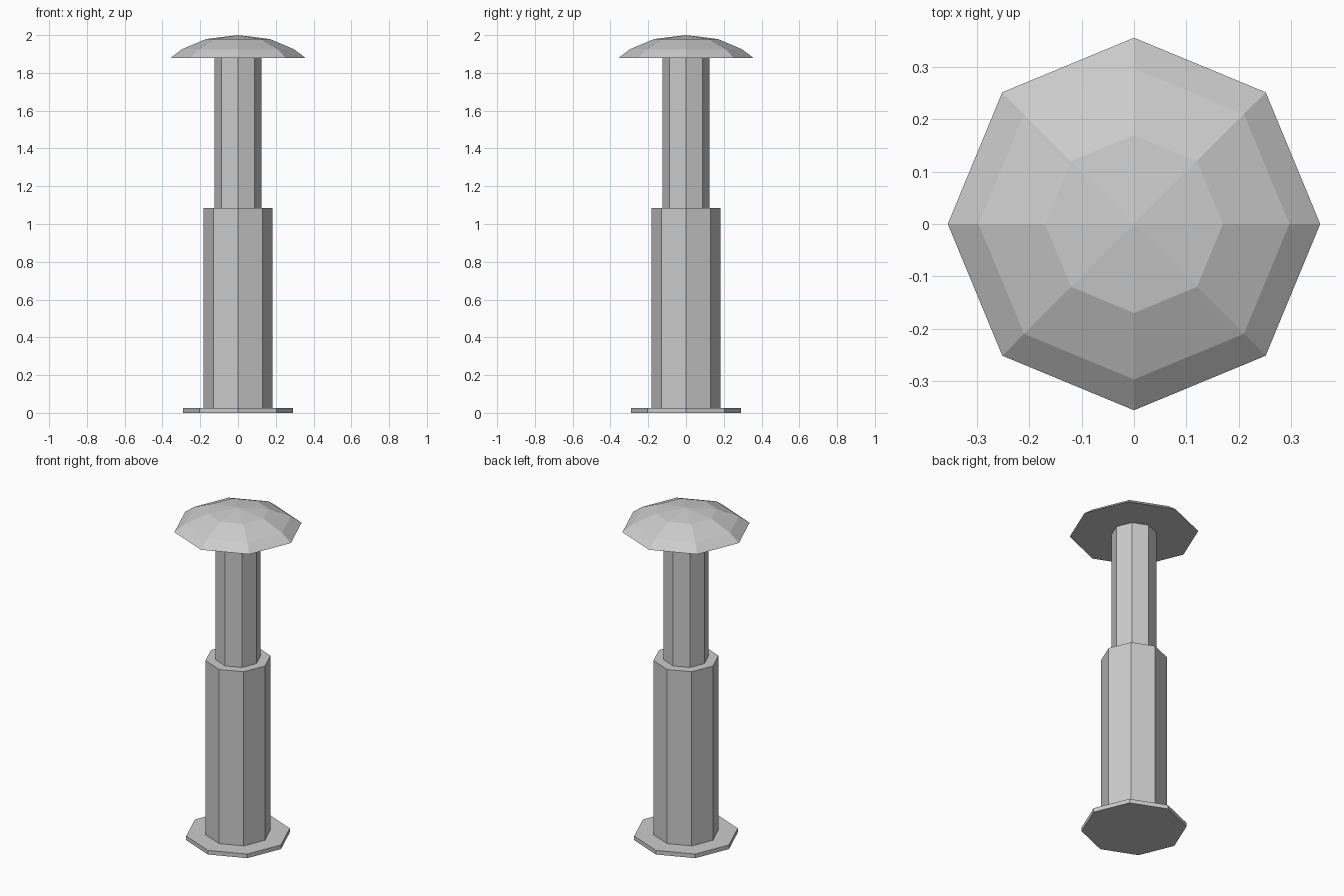
import bpy, bmesh
from math import cos, sin, pi

if "Cube" in bpy.data.objects:
    bpy.data.objects.remove(bpy.data.objects["Cube"])

SIDES = 8


def lathe(name, profile):
    """Closed, flat-shaded octagonal solid from (radius, z) points, bottom to top."""
    bm = bmesh.new()
    rings = []
    for r, z in profile:
        n = SIDES if r > 0 else 1
        rings.append([bm.verts.new((r * cos(2 * pi * i / SIDES),
                                    r * sin(2 * pi * i / SIDES), z)) for i in range(n)])
    for low, high in zip(rings, rings[1:]):
        for i in range(SIDES):
            j = (i + 1) % SIDES
            if len(high) == 1:
                bm.faces.new((low[i], low[j], high[0]))
            else:
                bm.faces.new((low[i], low[j], high[j], high[i]))
    bm.faces.new(rings[0][::-1])
    if len(rings[-1]) > 1:
        bm.faces.new(rings[-1])
    mesh = bpy.data.meshes.new(name)
    bm.to_mesh(mesh)
    bm.free()
    obj = bpy.data.objects.new(name, mesh)
    bpy.context.collection.objects.link(obj)
    return obj


# Thin foot plate
lathe("base_plate", [(0.29, 0), (0.29, 0.025)])
# Thick lower post
lathe("lower_post", [(0.182, 0.025), (0.182, 1.085)])
# Slim upper post
lathe("upper_post", [(0.125, 1.085), (0.125, 1.88)])
# Faceted domed cap with flat underside
lathe("domed_cap", [(0.356, 1.88), (0.297, 1.925), (0.17, 1.979), (0, 2.0)])
